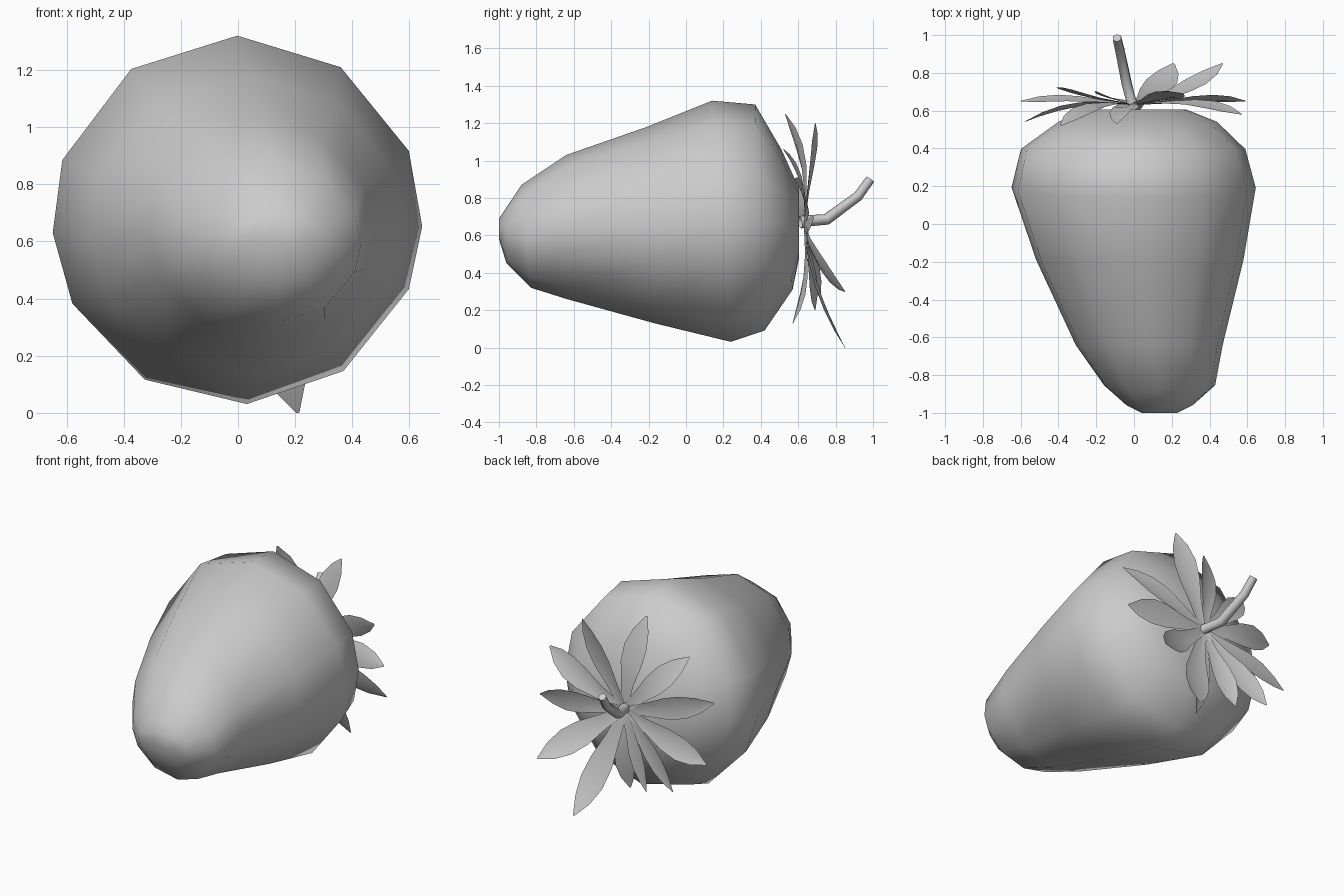
import bpy, bmesh, math
from mathutils import Matrix, Vector

cube = bpy.data.objects.get("Cube")
if cube:
    bpy.data.objects.remove(cube, do_unlink=True)

grey = bpy.data.materials.new("plain grey")
grey.use_nodes = True
grey.diffuse_color = (0.6, 0.6, 0.6, 1)
grey.node_tree.nodes["Principled BSDF"].inputs["Base Color"].default_value = (0.6, 0.6, 0.6, 1)


def finish(bm, name):
    mesh = bpy.data.meshes.new(name)
    bm.to_mesh(mesh)
    bm.free()
    for p in mesh.polygons:
        p.use_smooth = True
    mesh.materials.append(grey)
    obj = bpy.data.objects.new(name, mesh)
    bpy.context.collection.objects.link(obj)
    return obj


def loft(bm, rings):
    # Skin consecutive closed rings with quads
    for a, b in zip(rings, rings[1:]):
        for i in range(len(a)):
            j = (i + 1) % len(a)
            bm.faces.new((a[i], a[j], b[j], b[i]))


# Fruit body: rings as (y, tilt, x min, x max, z min, z max)
ANGLES = [math.radians(d) for d in (90, 125, 161, 184, 207, 240, 273, 305, 338, 358, 382, 416)]
PROFILE = [
    (-1.0, 0, 0.04, 0.23, 0.58, 0.69),
    (-0.96, 0, -0.04, 0.31, 0.45, 0.75),
    (-0.855, -0.025, -0.16, 0.43, 0.32, 0.87),
    (-0.64, 0, -0.31, 0.47, 0.26, 1.03),
    (-0.19, -0.02, -0.52, 0.58, 0.13, 1.18),
    (0.19, -0.05, -0.65, 0.645, 0.03, 1.32),
    (0.395, -0.025, -0.60, 0.59, 0.09, 1.30),
    (0.54, -0.03, -0.40, 0.44, 0.31, 1.06),
    (0.605, 0, -0.22, 0.28, 0.48, 0.85),
]
bm = bmesh.new()
rings = []
for y, tilt, x0, x1, z0, z1 in PROFILE:
    ring = []
    for a in ANGLES:
        x = (x0 + x1) / 2 + (x1 - x0) / 2 * math.cos(a)
        z = (z0 + z1) / 2 + (z1 - z0) / 2 * math.sin(a)
        ring.append(bm.verts.new((x, y + tilt * math.sin(a), z)))
    rings.append(ring)
loft(bm, rings)
bm.faces.new(rings[0])
bm.faces.new(rings[-1])
bmesh.ops.recalc_face_normals(bm, faces=bm.faces)
finish(bm, "fruit_body")

# Leaves: tip position, half width and twist in degrees
BASE = Vector((0, 0.63, 0.66))
LEAVES = [
    ((-0.09, 0.53, 1.25), 0.07, 20), ((-0.39, 0.52, 1.06), 0.07, -15),
    ((-0.58, 0.54, 0.82), 0.075, 15), ((-0.6, 0.65, 0.47), 0.075, -20),
    ((-0.41, 0.72, 0.27), 0.07, 20), ((-0.2, 0.69, 0.2), 0.065, 25),
    ((0.0, 0.57, 0.13), 0.06, -20), ((0.21, 0.85, 0.0), 0.085, 10),
    ((0.47, 0.85, 0.3), 0.08, 15), ((0.59, 0.65, 0.61), 0.075, -20),
    ((0.57, 0.58, 0.9), 0.075, 20), ((0.26, 0.69, 1.2), 0.075, -20),
]
# Fraction along the leaf and share of full width
OUTLINE = [(0, 0.3), (0.3, 0.6), (0.52, 0.95), (0.7, 1), (0.86, 0.68), (1, 0.06)]
for n, (tip, width, twist) in enumerate(LEAVES, 1):
    bm = bmesh.new()
    reach = Vector(tip) - BASE
    side = Vector((-reach.z, 0, reach.x)).normalized()
    rows = []
    for t, share in OUTLINE:
        spine = BASE + reach * t
        lean = t ** 2.3 if reach.y > 0 else t ** 2
        spine.y = BASE.y + reach.y * lean + 0.015 * math.sin(math.pi * t)
        across = Matrix.Rotation(math.radians(twist) * t, 3, reach) @ side
        fold = Vector((0, 0.2 * width * share, 0))
        rows.append([bm.verts.new(spine + across * width * share * k + fold * abs(k))
                     for k in (-1, 0, 1)])
    for a, b in zip(rows, rows[1:]):
        for i in range(2):
            bm.faces.new((a[i], b[i], b[i + 1], a[i + 1]))
    finish(bm, f"leaf_{n}")

# Stem: hexagonal tube along a bent path, with a radius at each point
PATH = [((0, 0.61, 0.67), 0.034), ((-0.02, 0.67, 0.68), 0.03),
        ((-0.04, 0.75, 0.685), 0.03), ((-0.075, 0.92, 0.81), 0.027),
        ((-0.09, 0.985, 0.9), 0.025)]
points = [Vector(p) for p, r in PATH]
bm = bmesh.new()
rings = []
for i, (p, r) in enumerate(PATH):
    along = (points[min(i + 1, len(points) - 1)] - points[max(i - 1, 0)]).normalized()
    u = along.cross(Vector((1, 0, 0))).normalized()
    v = along.cross(u)
    rings.append([bm.verts.new(points[i] + r * (u * math.cos(a) + v * math.sin(a)))
                  for a in (math.tau * k / 6 for k in range(6))])
loft(bm, rings)
bm.faces.new(rings[-1])
bmesh.ops.recalc_face_normals(bm, faces=bm.faces)
stem = finish(bm, "stem")
stem.data.polygons[len(stem.data.polygons) - 1].use_smooth = False
